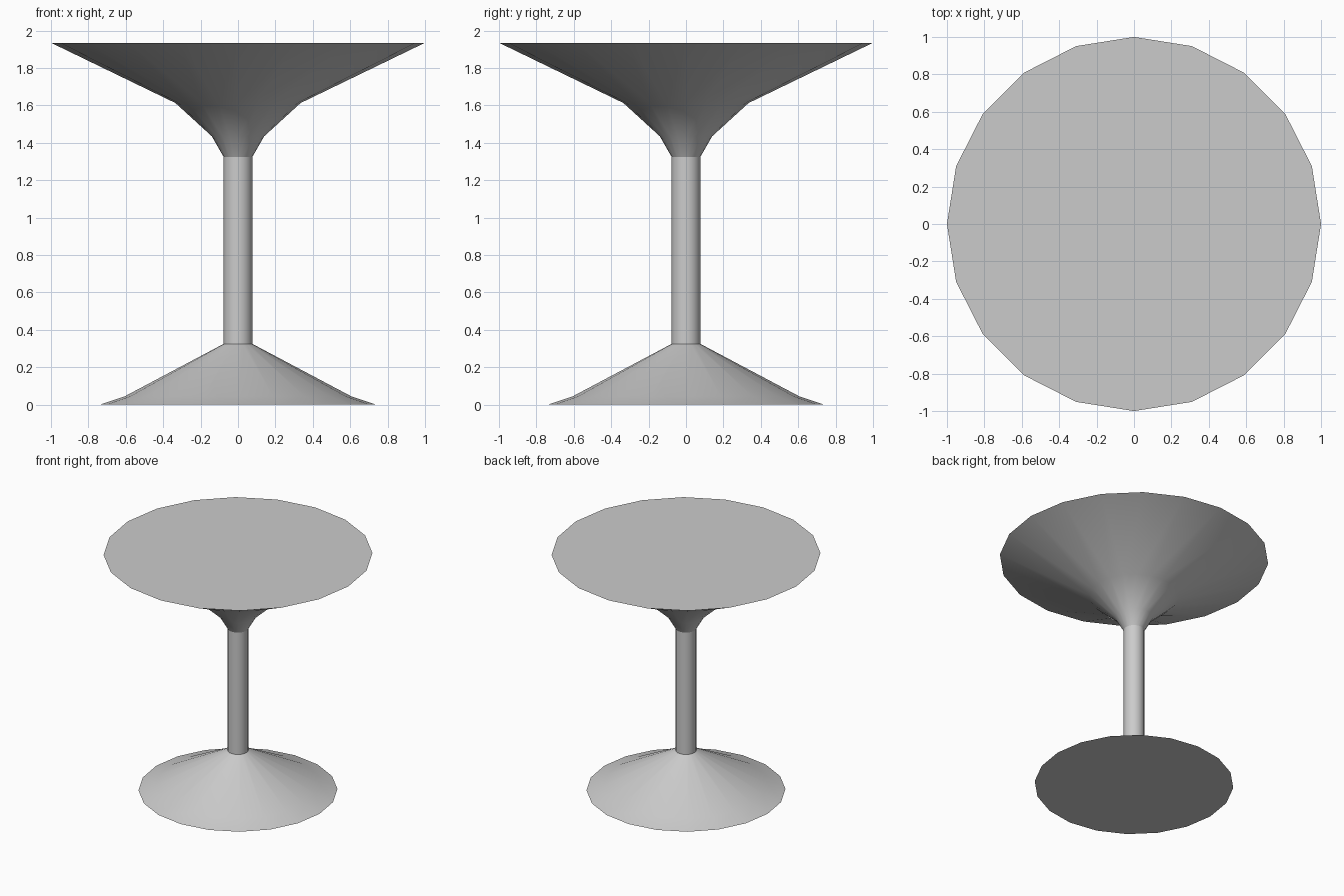
import bpy
import bmesh
from math import cos, sin, tau, radians

if "Cube" in bpy.data.objects:
    bpy.data.objects.remove(bpy.data.objects["Cube"])

SIDES = 20


def lathe(name, profile, cap_bottom=False, cap_top=False):
    """Revolve (radius, height) points around z, with optional end caps."""
    bm = bmesh.new()
    rings = [[bm.verts.new((r * cos(tau * i / SIDES), r * sin(tau * i / SIDES), z))
              for i in range(SIDES)] for r, z in profile]
    for low, high in zip(rings, rings[1:]):
        for i in range(SIDES):
            j = (i + 1) % SIDES
            bm.faces.new((low[i], low[j], high[j], high[i]))
    if cap_bottom:
        bm.faces.new(rings[0][::-1])
    if cap_top:
        bm.faces.new(rings[-1])
    mesh = bpy.data.meshes.new(name)
    bm.to_mesh(mesh)
    bm.free()
    obj = bpy.data.objects.new(name, mesh)
    bpy.context.collection.objects.link(obj)
    bpy.ops.object.select_all(action='DESELECT')
    obj.select_set(True)
    bpy.context.view_layer.objects.active = obj
    bpy.ops.object.shade_smooth_by_angle(angle=radians(30))
    return obj


# Foot: shallow cone with a flatter rim
lathe("base", [(0.74, 0), (0.605, 0.045), (0.077, 0.325)], cap_bottom=True)

# Column
lathe("stem", [(0.077, 0.325), (0.077, 1.325)])

# Flared table top with a knife-thin edge
lathe("table_top", [(0.077, 1.325), (0.14, 1.435), (0.335, 1.613), (1.0, 1.935)],
      cap_top=True)
